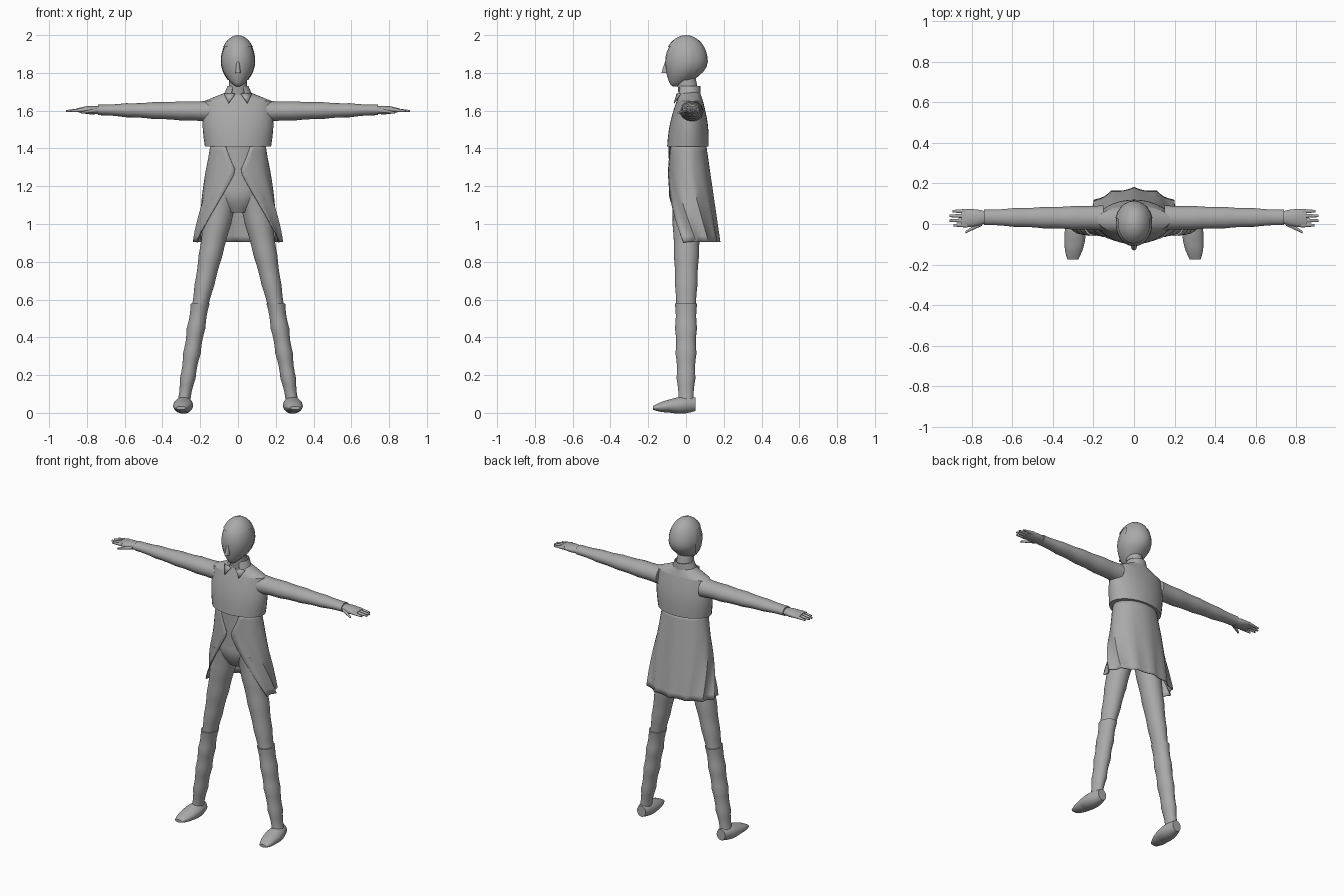
import bpy, bmesh
from math import sin, cos, pi, radians
from mathutils import Vector

cube = bpy.data.objects.get("Cube")
if cube:
    bpy.data.objects.remove(cube, do_unlink=True)

COLOUR = (0.4, 0.4, 0.4, 1)
grey = bpy.data.materials.new("plain grey")
grey.use_nodes = True
grey.diffuse_color = COLOUR
grey.node_tree.nodes["Principled BSDF"].inputs["Base Color"].default_value = COLOUR

RINGS = 16
SEGMENTS = 32
parts = []


def finish(name, bm, thickness=0):
    bmesh.ops.recalc_face_normals(bm, faces=bm.faces)
    mesh = bpy.data.meshes.new(name)
    bm.to_mesh(mesh)
    bm.free()
    mesh.materials.append(grey)
    part = bpy.data.objects.new(name, mesh)
    bpy.context.collection.objects.link(part)
    if thickness:
        part.modifiers.new("thickness", "SOLIDIFY").thickness = thickness
    parts.append(part)


def tube(name, axis, start, end, start_size, end_size,
         bulge=0, ripple=0, scallop=0, gap=None, side=1):
    """Tapered oval tube with rings square to the axis; a gap opens its front."""
    along = "xyz".index(axis)
    across, up = [k for k in range(3) if k != along]
    start, end = Vector(start), Vector(end)
    start_size, end_size = Vector(start_size), Vector(end_size)
    bm = bmesh.new()
    rows = []
    for i in range(RINGS + 1):
        t = i / RINGS
        centre = start.lerp(end, t)
        swell = bulge * sin(pi * t) - ripple * abs(sin(pi * i / 4))
        wide, deep = (r + swell for r in start_size.lerp(end_size, t))
        opening = radians(gap(centre.z)) if gap else 0
        row = []
        for j in range(SEGMENTS + 1 if gap else SEGMENTS):
            angle = opening + 2 * (pi - opening) * j / SEGMENTS
            dent = 1 - scallop * (1 - t) * abs(sin(pi * j / 4))
            point = centre.copy()
            point[across] += wide * dent * sin(angle)
            point[up] -= deep * dent * cos(angle)
            point.x *= side
            row.append(bm.verts.new(point))
        rows.append(row)
    for low, high in zip(rows, rows[1:]):
        for j in range(SEGMENTS):
            k = (j + 1) % len(low)
            bm.faces.new((low[j], low[k], high[k], high[j]))
    if not gap:
        bm.faces.new(rows[0])
        bm.faces.new(rows[-1])
    finish(name, bm, 0.005 if gap else 0)


def head_shape(name, grow, is_hair):
    """Ball narrowed towards a forward chin; hair keeps only the scalp faces."""
    bm = bmesh.new()
    bmesh.ops.create_uvsphere(bm, u_segments=24, v_segments=16, radius=1)
    if is_hair:
        bare = []
        for face in bm.faces:
            spot = face.calc_center_median()
            is_face = spot.y < 0.2 and spot.z < 0.5
            if is_face or spot.z < -0.7:
                bare.append(face)
        bmesh.ops.delete(bm, geom=bare, context="FACES")
    for vert in bm.verts:
        x, y, z = vert.co
        jaw = max(0, -z) ** 2
        shaped = Vector((0.09 * x * (1 - jaw / 3),
                         0.11 * y * (1 - jaw / 3) - 0.06 * jaw,
                         0.133 * z))
        vert.co = shaped * grow + Vector((0, 0, 1.86))
    finish(name, bm)


# Head, hair and nose
head_shape("head", grow=1, is_hair=False)
head_shape("hair", grow=1.05, is_hair=True)
tube("nose", "z", start=(0, -0.11, 1.8), end=(0, -0.1, 1.87),
     start_size=(0.014, 0.02), end_size=(0.006, 0.008))

# Neck and open collar
tube("neck", "z", start=(0, 0.02, 1.65), end=(0, 0, 1.78),
     start_size=(0.055, 0.055), end_size=(0.045, 0.05))
tube("collar", "z", start=(0, 0.012, 1.66), end=(0, 0.018, 1.73),
     start_size=(0.085, 0.066), end_size=(0.056, 0.058), gap=lambda z: 30)

# Cropped jacket and its sloping shoulders
tube("jacket", "z", start=(0, 0.01, 1.41), end=(0, 0.02, 1.65),
     start_size=(0.175, 0.11), end_size=(0.18, 0.07), bulge=0.01)
tube("jacket_shoulders", "z", start=(0, 0.02, 1.65), end=(0, 0.02, 1.695),
     start_size=(0.18, 0.07), end_size=(0.07, 0.055))

# Body under the coat
tube("waist", "z", start=(0, 0, 1.42), end=(0, 0, 1.2),
     start_size=(0.135, 0.092), end_size=(0.15, 0.09))
tube("hips", "z", start=(0, 0, 1.2), end=(0, 0.01, 1.06),
     start_size=(0.15, 0.09), end_size=(0.06, 0.06), bulge=0.015)


def coat_opening(z):
    """Nearly closed at the waist button, spreading to hem and chest."""
    return 4 + 170 * abs(z - 1.28)


tube("coat", "z", start=(0, 0.04, 0.905), end=(0, 0.007, 1.42),
     start_size=(0.24, 0.142), end_size=(0.146, 0.1),
     scallop=0.09, gap=coat_opening)

for side, label in ((1, "left_"), (-1, "right_")):
    # Pointed collar flap
    bm = bmesh.new()
    flap = ((0.015, -0.05, 1.69), (0.05, -0.065, 1.64), (0.075, -0.03, 1.69))
    bm.faces.new([bm.verts.new((side * x, y, z)) for x, y, z in flap])
    finish(label + "collar_point", bm, 0.004)

    # Sleeve and hand
    tube(label + "sleeve", "x", start=(0.15, 0.03, 1.597), end=(0.74, 0.033, 1.604),
         start_size=(0.062, 0.056), end_size=(0.038, 0.028),
         bulge=0.003, ripple=0.003, side=side)
    tube(label + "palm", "x", start=(0.72, 0.033, 1.603), end=(0.85, 0.028, 1.603),
         start_size=(0.026, 0.018), end_size=(0.042, 0.01), bulge=0.008, side=side)
    for finger, length in enumerate((0.07, 0.09, 0.09, 0.075)):
        y = 0.023 * finger - 0.006
        tube(f"{label}finger_{finger}", "x",
             start=(0.82, y, 1.604), end=(0.82 + length, y, 1.598),
             start_size=(0.012, 0.011), end_size=(0.006, 0.005), side=side)
    tube(label + "thumb", "x", start=(0.75, 0.005, 1.6), end=(0.83, -0.04, 1.59),
         start_size=(0.014, 0.012), end_size=(0.006, 0.005), side=side)

    # Trouser leg and boot shaft
    tube(label + "trouser_leg", "z", start=(0.08, 0.005, 1.15), end=(0.21, 0, 0.52),
         start_size=(0.085, 0.082), end_size=(0.042, 0.052), ripple=0.003, side=side)
    tube(label + "boot_shaft", "z", start=(0.2, 0, 0.58), end=(0.288, 0, 0.05),
         start_size=(0.05, 0.059), end_size=(0.034, 0.042),
         bulge=0.005, ripple=0.005, side=side)

    # Foot and tapering toe
    tube(label + "foot", "y", start=(0.284, 0.05, 0.045), end=(0.293, -0.09, 0.036),
         start_size=(0.03, 0.035), end_size=(0.05, 0.034), bulge=0.01, side=side)
    tube(label + "toe", "y", start=(0.293, -0.09, 0.036), end=(0.302, -0.176, 0.026),
         start_size=(0.05, 0.034), end_size=(0.026, 0.009), bulge=0.004, side=side)

# Smooth shading with crisp edges kept
bpy.ops.object.select_all(action="DESELECT")
for part in parts:
    part.select_set(True)
bpy.context.view_layer.objects.active = parts[0]
bpy.ops.object.shade_smooth_by_angle(angle=radians(45))
